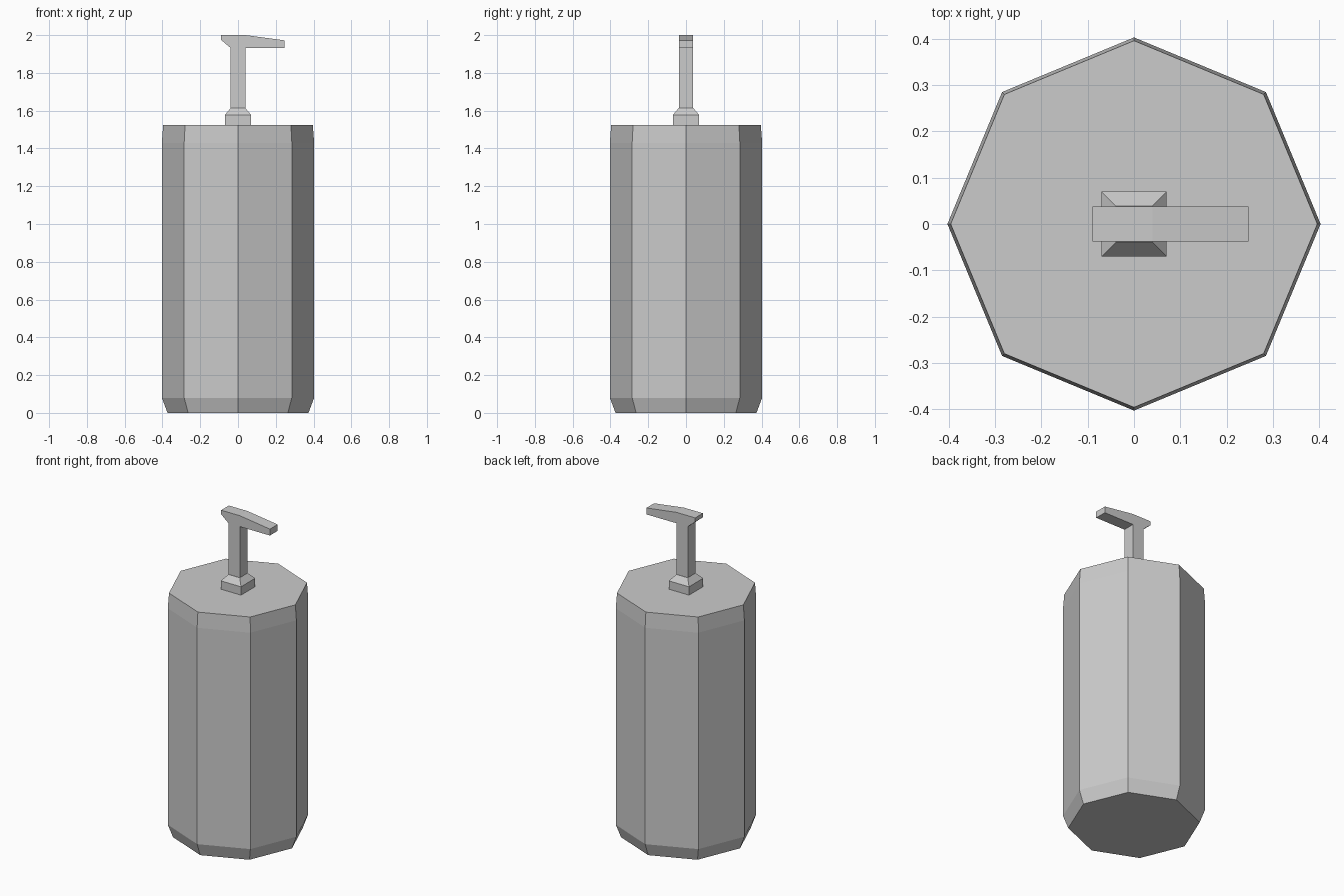
import bpy, bmesh
from math import cos, sin, pi, sqrt

if "Cube" in bpy.data.objects:
    bpy.data.objects.remove(bpy.data.objects["Cube"])


def make_object(name, bm):
    bmesh.ops.recalc_face_normals(bm, faces=bm.faces[:])
    mesh = bpy.data.meshes.new(name)
    bm.to_mesh(mesh)
    bm.free()
    obj = bpy.data.objects.new(name, mesh)
    bpy.context.collection.objects.link(obj)
    return obj


def loft(name, sides, turn, rings):
    """Closed prism through (radius, z) rings with a low side count."""
    bm = bmesh.new()
    loops = [[bm.verts.new((r * cos(turn + 2 * pi * i / sides),
                            r * sin(turn + 2 * pi * i / sides), z))
              for i in range(sides)] for r, z in rings]
    for low, high in zip(loops, loops[1:]):
        for i in range(sides):
            j = (i + 1) % sides
            bm.faces.new((low[i], low[j], high[j], high[i]))
    bm.faces.new(loops[0][::-1])
    bm.faces.new(loops[-1])
    return make_object(name, bm)


def extrude_profile(name, profile, half_depth):
    """Extrude an x-z outline along y."""
    bm = bmesh.new()
    face = bm.faces.new([bm.verts.new((x, -half_depth, z)) for x, z in profile])
    out = bmesh.ops.extrude_face_region(bm, geom=[face], use_keep_orig=True)
    moved = [g for g in out["geom"] if isinstance(g, bmesh.types.BMVert)]
    bmesh.ops.translate(bm, verts=moved, vec=(0, 2 * half_depth, 0))
    return make_object(name, bm)


# Octagonal bottle with bevelled base and slightly tapered shoulder
loft("bottle", 8, 0, [(0.373, 0), (0.403, 0.08), (0.403, 1.43), (0.396, 1.525)])

# Square collar tapering into the stem
loft("collar", 4, pi / 4, [(0.07 * sqrt(2), 1.52), (0.07 * sqrt(2), 1.577),
                           (0.039 * sqrt(2), 1.613)])

# Pump stem and spout as one outline
extrude_profile("pump_head", [
    (-0.039, 1.60), (0.039, 1.60), (0.039, 1.932), (0.247, 1.932),
    (0.247, 1.972), (0.04, 2.0), (-0.09, 2.0), (-0.09, 1.975),
    (-0.039, 1.932)], 0.038)
